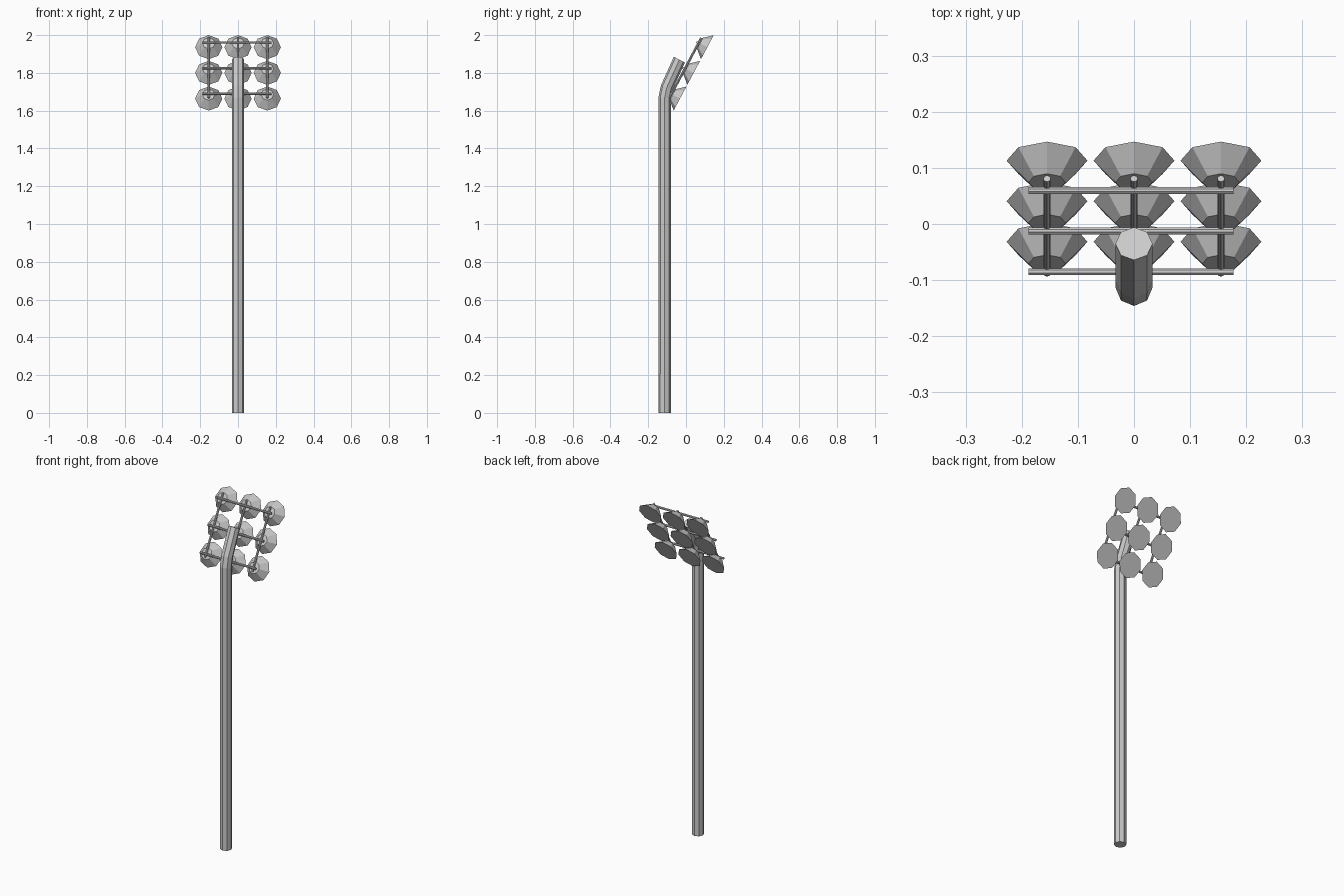
import bpy, bmesh, math
from mathutils import Vector, Matrix

if "Cube" in bpy.data.objects:
    bpy.data.objects.remove(bpy.data.objects["Cube"])

TILT = math.radians(28)
UP = Vector((0, math.sin(TILT), math.cos(TILT)))     # up along the lamp panel
OUT = Vector((0, math.cos(TILT), -math.sin(TILT)))   # direction the lamps face
X = Vector((1, 0, 0))
COLUMNS = (-0.155, 0, 0.155)
ROW_STEP = 0.154
TOP_RIM = Vector((0, 0.113, 1.936))                  # rim centre of the top row


def loft(name, rings):
    """Closed 8-sided tube through rings of (centre, side axis, other axis, radius)."""
    bm = bmesh.new()
    loops = []
    for c, u, v, r in rings:
        loops.append([bm.verts.new(c + r * (u * math.cos(i * math.pi / 4) + v * math.sin(i * math.pi / 4)))
                      for i in range(8)])
    for a, b in zip(loops, loops[1:]):
        for i in range(8):
            j = (i + 1) % 8
            bm.faces.new((a[i], a[j], b[j], b[i]))
    bm.faces.new(loops[0][::-1])
    bm.faces.new(loops[-1])
    bmesh.ops.recalc_face_normals(bm, faces=bm.faces)
    mesh = bpy.data.meshes.new(name)
    bm.to_mesh(mesh)
    bm.free()
    obj = bpy.data.objects.new(name, mesh)
    bpy.context.collection.objects.link(obj)
    return obj


# Pole with a forward-leaning head: y, z and lean angle of each ring
pole = []
for y, z, lean in ((-0.113, 0, 0), (-0.113, 1.668, 5), (-0.101, 1.725, 18), (-0.035, 1.87, 28)):
    a = math.radians(lean)
    pole.append((Vector((0, y, z)), X, Vector((0, math.cos(a), -math.sin(a))), 0.033))
loft("pole", pole)

# Upright bars behind each lamp column
for i, x in enumerate(COLUMNS):
    top, bottom = Vector((x, 0.081, 1.985)), Vector((x, -0.088, 1.668))
    loft(f"upright_bar_{i}", [(bottom, X, OUT, 0.0065), (top, X, OUT, 0.0065)])

for row in range(3):
    shift = -UP * ROW_STEP * row

    # Cross bar
    c = Vector((0, 0.0595, 1.961)) + shift
    loft(f"cross_bar_{row}", [(c + X * -0.188, UP, OUT, 0.0065), (c + X * 0.177, UP, OUT, 0.0065)])

    # Lamps: octagonal cones widening toward the flat lens
    for col, x in enumerate(COLUMNS):
        rim = TOP_RIM + shift + X * x
        loft(f"lamp_{row}_{col}", [(rim - OUT * 0.044, X, UP, 0.033), (rim, X, UP, 0.072)])
